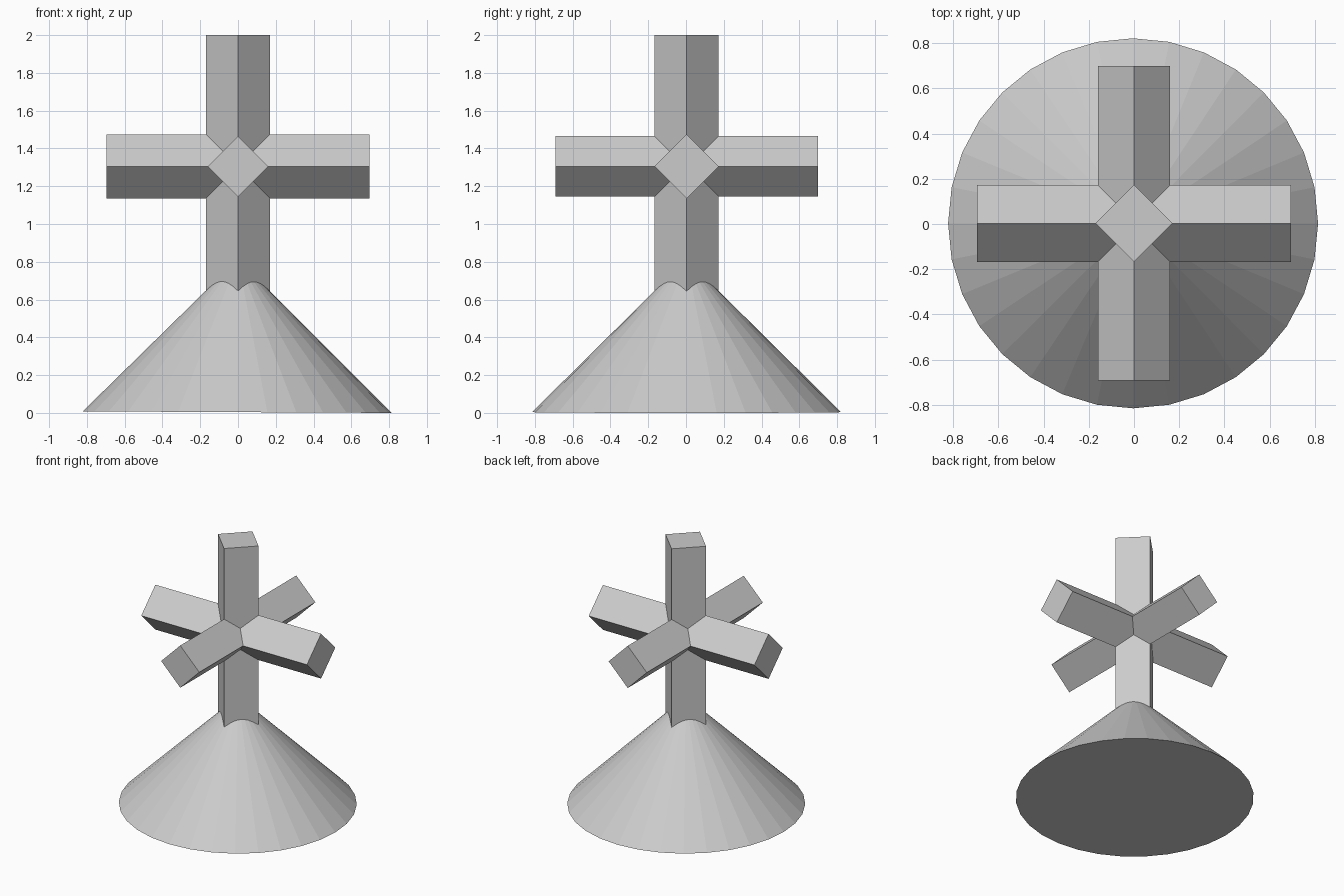
import bpy
from math import pi

if "Cube" in bpy.data.objects:
    bpy.data.objects.remove(bpy.data.objects["Cube"])

CENTRE_Z = 1.305


def prism(name, radius, length, location, rotation):
    # Four-sided cylinder: a square bar standing on its edge
    bpy.ops.mesh.primitive_cylinder_add(vertices=4, radius=radius, depth=length,
                                        location=location, rotation=rotation)
    bpy.context.object.name = name


# Three crossing bars, one along each axis
prism("vertical_bar", 0.17, 1.39, (0, 0.003, CENTRE_Z), (0, 0, 0))
prism("side_bar", 0.17, 1.39, (0, 0.003, CENTRE_Z), (0, pi / 2, 0))
prism("front_back_bar", 0.16, 1.39, (0, 0.003, CENTRE_Z), (pi / 2, 0, 0))

# Faceted cone base, very slightly tilted
bpy.ops.mesh.primitive_cone_add(vertices=32, radius1=0.818, radius2=0, depth=0.81,
                                location=(-0.002, 0.003, 0.409),
                                rotation=(0, 0.005, 0))
bpy.context.object.name = "cone_base"
